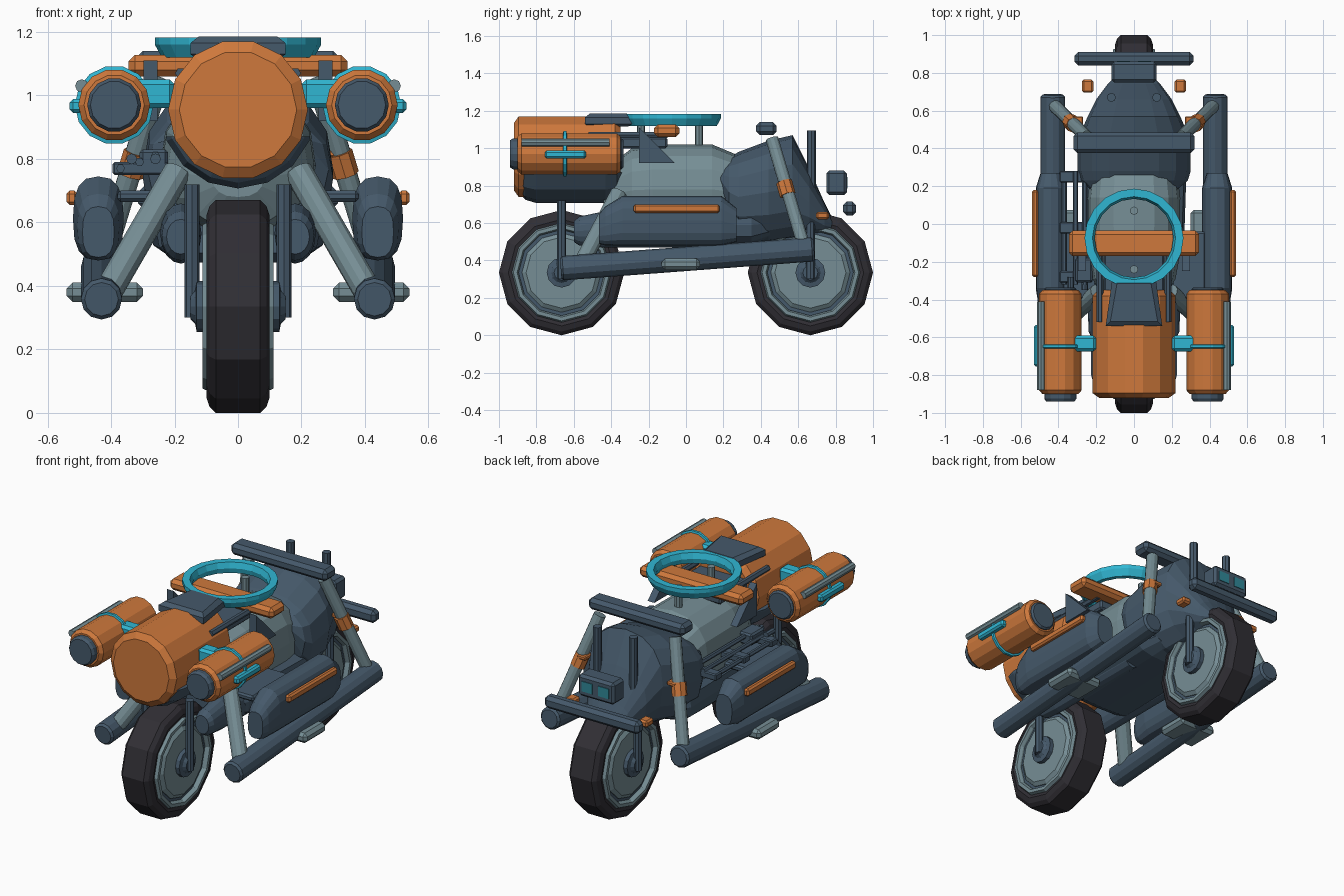
import bpy, bmesh, math
from mathutils import Vector

if "Cube" in bpy.data.objects:
    bpy.data.objects.remove(bpy.data.objects["Cube"], do_unlink=True)


def material(name, r, g, b):
    m = bpy.data.materials.new(name)
    m.use_nodes = True
    m.diffuse_color = (r, g, b, 1)
    m.node_tree.nodes["Principled BSDF"].inputs["Base Color"].default_value = (r, g, b, 1)
    return m


SLATE = material("slate blue", 0.06, 0.1, 0.145)
GREY = material("pale grey", 0.18, 0.27, 0.3)
ORANGE = material("orange", 0.62, 0.19, 0.045)
CYAN = material("cyan", 0.03, 0.47, 0.65)
RUBBER = material("black rubber", 0.03, 0.028, 0.035)
LENS = material("teal lens", 0.03, 0.25, 0.32)


def finish(name, bm, mat):
    bmesh.ops.recalc_face_normals(bm, faces=bm.faces)
    me = bpy.data.meshes.new(name)
    bm.to_mesh(me)
    bm.free()
    me.materials.append(mat)
    ob = bpy.data.objects.new(name, me)
    bpy.context.collection.objects.link(ob)
    return ob


def skin(name, rings, mat, closed=False, cut=None):
    """Join rings of points; cap the ends, or close the rings into a loop."""
    bm = bmesh.new()
    rows = [[bm.verts.new(p) for p in ring] for ring in rings]
    n = len(rows[0])
    pairs = list(zip(rows, rows[1:])) + ([(rows[-1], rows[0])] if closed else [])
    for a, b in pairs:
        for i in range(n):
            j = (i + 1) % n
            bm.faces.new((a[i], a[j], b[j], b[i]))
    if not closed:
        bm.faces.new(rows[0])
        bm.faces.new(rows[-1])
    if cut is not None:
        geom = bm.verts[:] + bm.edges[:] + bm.faces[:]
        bmesh.ops.bisect_plane(bm, geom=geom, plane_co=(0, 0, cut), plane_no=(0, 0, 1), clear_outer=True)
        bmesh.ops.holes_fill(bm, edges=[e for e in bm.edges if e.is_boundary])
    return finish(name, bm, mat)


def lathe(name, profile, centre, axis, mat, n=12, closed=False, cut=None):
    """Spin (distance, radius) pairs about an axis through centre."""
    c, q = Vector(centre), Vector(axis).to_track_quat("Z", "Y")
    turn = [math.tau * i / n for i in range(n)]
    rings = [[c + q @ Vector((r * math.cos(a), r * math.sin(a), t)) for a in turn] for t, r in profile]
    return skin(name, rings, mat, closed, cut)


def tube(name, a, b, r, mat, n=12, bevel=0.0):
    a, b = Vector(a), Vector(b)
    d = (b - a).length
    prof = [(0, r), (d, r)]
    if bevel:
        prof = [(0, r - bevel), (bevel, r), (d - bevel, r), (d, r - bevel)]
    return lathe(name, prof, a, b - a, mat, n)


def loft(name, sections, mat, power=1.0, n=16):
    """Sections along y: y, centre x, low z, high z, half width."""
    def bend(v):
        return math.copysign(abs(v) ** power, v)
    rings = []
    for y, x, lo, hi, w in sections:
        rings.append([(x + w * bend(math.cos(math.tau * i / n)), y,
                       (lo + hi) / 2 + (hi - lo) / 2 * bend(math.sin(math.tau * i / n))) for i in range(n)])
    return skin(name, rings, mat)


def box(name, xs, ys, zs, mat, bevel=0.01):
    bm = bmesh.new()
    bmesh.ops.create_cube(bm, size=1)
    lim = [sorted(v) for v in (xs, ys, zs)]
    for v in bm.verts:
        v.co = [lo + (hi - lo) * (c + 0.5) for c, (lo, hi) in zip(v.co, lim)]
    if bevel:
        bmesh.ops.bevel(bm, geom=bm.edges[:], offset=bevel, segments=1, affect="EDGES")
    return finish(name, bm, mat)


# Wheels with layered rims and hubs
for label, y in (("front", -0.665), ("rear", 0.665)):
    hub = (0, y, 0.335)
    tyre = [(-0.09, 0.25), (-0.1, 0.285), (-0.09, 0.315), (-0.07, 0.335),
            (0.07, 0.335), (0.09, 0.315), (0.1, 0.285), (0.09, 0.25)]
    lathe(label + "_tyre", tyre, hub, (1, 0, 0), RUBBER, closed=True)
    rim = [(-0.095, 0.23), (-0.112, 0.238), (-0.112, 0.258), (-0.095, 0.266),
           (0.095, 0.266), (0.112, 0.258), (0.112, 0.238), (0.095, 0.23)]
    lathe(label + "_rim", rim, hub, (1, 0, 0), GREY, closed=True)
    lathe(label + "_rim_gap", [(-0.085, 0.24), (0.085, 0.24)], hub, (1, 0, 0), SLATE)
    lathe(label + "_wheel_disc", [(-0.105, 0.19), (-0.09, 0.212), (0.09, 0.212), (0.105, 0.19)], hub, (1, 0, 0), GREY)
    lathe(label + "_hub", [(-0.15, 0.04), (-0.135, 0.055), (-0.13, 0.08), (0.13, 0.08), (0.135, 0.055), (0.15, 0.04)],
          hub, (1, 0, 0), SLATE)
    for s in (1, -1):
        top = 0.72 if y < 0 else 0.62
        tube(label + "_fork", (s * 0.145, y, 0.3), (s * 0.145, y, top), 0.024, SLATE, 8)

# Central tank, belly and rear fairing
loft("tank", [(-0.44, 0, 0.68, 0.8, 0.08), (-0.38, 0, 0.58, 0.93, 0.17), (-0.29, 0, 0.55, 1.0, 0.22),
              (-0.18, 0, 0.54, 1.02, 0.24), (0.14, 0, 0.54, 1.02, 0.245), (0.26, 0, 0.56, 0.97, 0.23)], GREY, 0.85)
loft("belly", [(-0.32, 0, 0.5, 0.66, 0.22), (-0.26, 0, 0.47, 0.7, 0.26), (0.35, 0, 0.48, 0.7, 0.28),
               (0.45, 0, 0.52, 0.68, 0.22)], SLATE, 0.6)
loft("rear_fairing", [(0.175, 0, 0.8, 0.89, 0.22), (0.23, 0, 0.58, 0.95, 0.285), (0.28, 0, 0.5, 0.98, 0.3),
                      (0.44, 0, 0.49, 1.04, 0.3), (0.57, 0, 0.51, 1.07, 0.245), (0.66, 0, 0.53, 0.89, 0.2),
                      (0.74, 0, 0.54, 0.71, 0.14), (0.79, 0, 0.56, 0.61, 0.09)], SLATE, 0.85)

# Big front drum and the cradle beneath it
lathe("front_drum", [(-0.92, 0.185), (-0.895, 0.22), (-0.38, 0.22), (-0.35, 0.19)], (0, 0, 0.955), (0, 1, 0), ORANGE, 14)
lathe("drum_cradle", [(-0.89, 0.19), (-0.86, 0.225), (-0.8, 0.243), (-0.43, 0.243), (-0.37, 0.225), (-0.33, 0.17)],
      (0, 0, 0.95), (0, 1, 0), SLATE, 16, cut=0.87)

# Raised pad on the drum
pad = []
for z, g in ((1.115, 0.02), (1.13, 0), (1.165, 0), (1.185, 0.025)):
    pad.append([(-0.15 + g, -0.54 + g, z), (0.15 - g, -0.54 + g, z), (0.115 - g, -0.29 - g, z), (-0.115 + g, -0.29 - g, z)])
skin("drum_pad", pad, SLATE)

# Ring on posts above the tank
ring = [(-0.03, 0.215), (-0.03, 0.24), (0.01, 0.262), (0.033, 0.262), (0.033, 0.22), (0.0, 0.208)]
lathe("top_ring", ring, (0, -0.075, 1.15), (0, 0, 1), CYAN, 20, closed=True)
for y in (0.07, -0.24):
    tube("ring_post", (0, y, 0.98), (0, y, 1.14), 0.022, GREY, 8)

# Handlebar and flat mounting rails
box("handlebar", (-0.345, 0.345), (-0.17, -0.035), (1.06, 1.127), ORANGE, 0.02)
box("handlebar_mount", (-0.16, 0.16), (-0.38, -0.1), (1.0, 1.06), SLATE)

for s in (1, -1):
    tube("mount_rail", (s * 0.18, -0.52, 1.07), (s * 0.18, -0.1, 1.07), 0.018, SLATE, 6)
    # Triangular fins under the bar
    fin = [[(s * x, y, z) for y, z in ((-0.25, 0.92), (-0.06, 0.92), (-0.25, 1.11))] for x in (0.253, 0.297)]
    skin("side_fin", fin, SLATE)

    # Side canisters with end caps, band, brackets and a pipe
    c = (s * 0.39, 0, 0.97)
    lathe("canister", [(-0.9, 0.095), (-0.88, 0.113), (-0.37, 0.113), (-0.35, 0.095)], c, (0, 1, 0), ORANGE, 14)
    lathe("canister_core", [(-0.94, 0.075), (-0.925, 0.085), (-0.345, 0.085), (-0.335, 0.075)], c, (0, 1, 0), SLATE, 14)
    lathe("canister_band", [(-0.66, 0.105), (-0.655, 0.124), (-0.64, 0.124), (-0.635, 0.105)],
          c, (0, 1, 0), CYAN, 14, closed=True)
    box("canister_bracket", (s * 0.2, s * 0.33), (-0.675, -0.59), (0.96, 1.05), CYAN, 0.015)
    box("canister_grip", (s * 0.49, s * 0.53), (-0.755, -0.535), (0.945, 0.988), CYAN)
    tube("canister_pipe", (s * 0.492, -0.88, 1.03), (s * 0.492, -0.41, 1.03), 0.021, GREY, 8)

    # Rounded side pods with coloured strips and carriers
    loft("side_pod", [(-0.465, s * 0.44, 0.49, 0.65, 0.05), (-0.43, s * 0.44, 0.48, 0.69, 0.066),
                      (-0.34, s * 0.44, 0.48, 0.745, 0.08), (0.19, s * 0.44, 0.48, 0.745, 0.08),
                      (0.27, s * 0.44, 0.5, 0.68, 0.055)], SLATE, 0.75)
    box("pod_strip", (s * 0.505, s * 0.54), (-0.28, 0.18), (0.655, 0.7), ORANGE)
    box("pod_carrier", (s * 0.2, s * 0.38), (-0.4, -0.04), (0.665, 0.7), SLATE)
    loft("engine_cylinder", [(-0.6, s * 0.18, 0.5, 0.61, 0.045), (-0.57, s * 0.18, 0.48, 0.635, 0.06),
                             (-0.45, s * 0.18, 0.47, 0.66, 0.065), (0.2, s * 0.18, 0.47, 0.66, 0.065)], SLATE)

    # Long lower tubes, slanted struts and foot pegs
    tube("lower_tube", (s * 0.43, -0.67, 0.358), (s * 0.43, 0.685, 0.46), 0.065, SLATE, 12, 0.012)
    tube("front_strut", (s * 0.41, -0.56, 0.38), (s * 0.19, -0.36, 0.76), 0.045, GREY)
    tube("rear_strut", (s * 0.43, 0.635, 0.46), (s * 0.25, 0.46, 1.05), 0.035, GREY)
    box("foot_peg", (s * 0.3, s * 0.54), (-0.13, 0.075), (0.35, 0.41), GREY, 0.018)

    # Rear strut clips, indicators and posts
    tube("strut_clip", (s * 0.339, 0.544, 0.75), (s * 0.318, 0.524, 0.82), 0.043, ORANGE, 8)
    box("clip_tab", (s * 0.27, s * 0.33), (0.5, 0.57), (0.805, 0.83), ORANGE, 0.006)
    box("rear_indicator", (s * 0.215, s * 0.275), (0.695, 0.765), (0.62, 0.66), ORANGE)
    tube("rear_post", (s * 0.12, 0.67, 0.78), (s * 0.12, 0.67, 1.095), 0.024, SLATE, 8)
    box("rear_lens", (s * 0.02, s * 0.09), (0.855, 0.864), (0.785, 0.845), LENS, 0)

# Rear crossbars and light housing
box("upper_crossbar", (-0.32, 0.32), (0.375, 0.485), (1.07, 1.14), SLATE, 0.02)
box("rear_bumper", (-0.315, 0.315), (0.84, 0.91), (0.64, 0.715), SLATE, 0.02)
box("rear_light", (-0.12, 0.12), (0.75, 0.86), (0.75, 0.88), SLATE, 0.015)

# Rod rack on the right-hand side
for x, z in ((-0.37, 0.77), (-0.31, 0.79), (-0.26, 0.81)):
    tube("rack_rod", (x, -0.32, z), (x, 0.28, z), 0.014, SLATE, 6)
for y in (-0.28, -0.02, 0.25):
    box("rack_plate", (-0.395, -0.22), (y - 0.03, y + 0.03), (0.75, 0.79), SLATE, 0.006)
box("rack_block", (-0.31, -0.22), (-0.31, -0.18), (0.76, 0.83), SLATE)
for x in (-0.335, -0.26):
    tube("rack_knob", (x, -0.35, 0.8), (x, -0.28, 0.8), 0.017, SLATE, 8)
